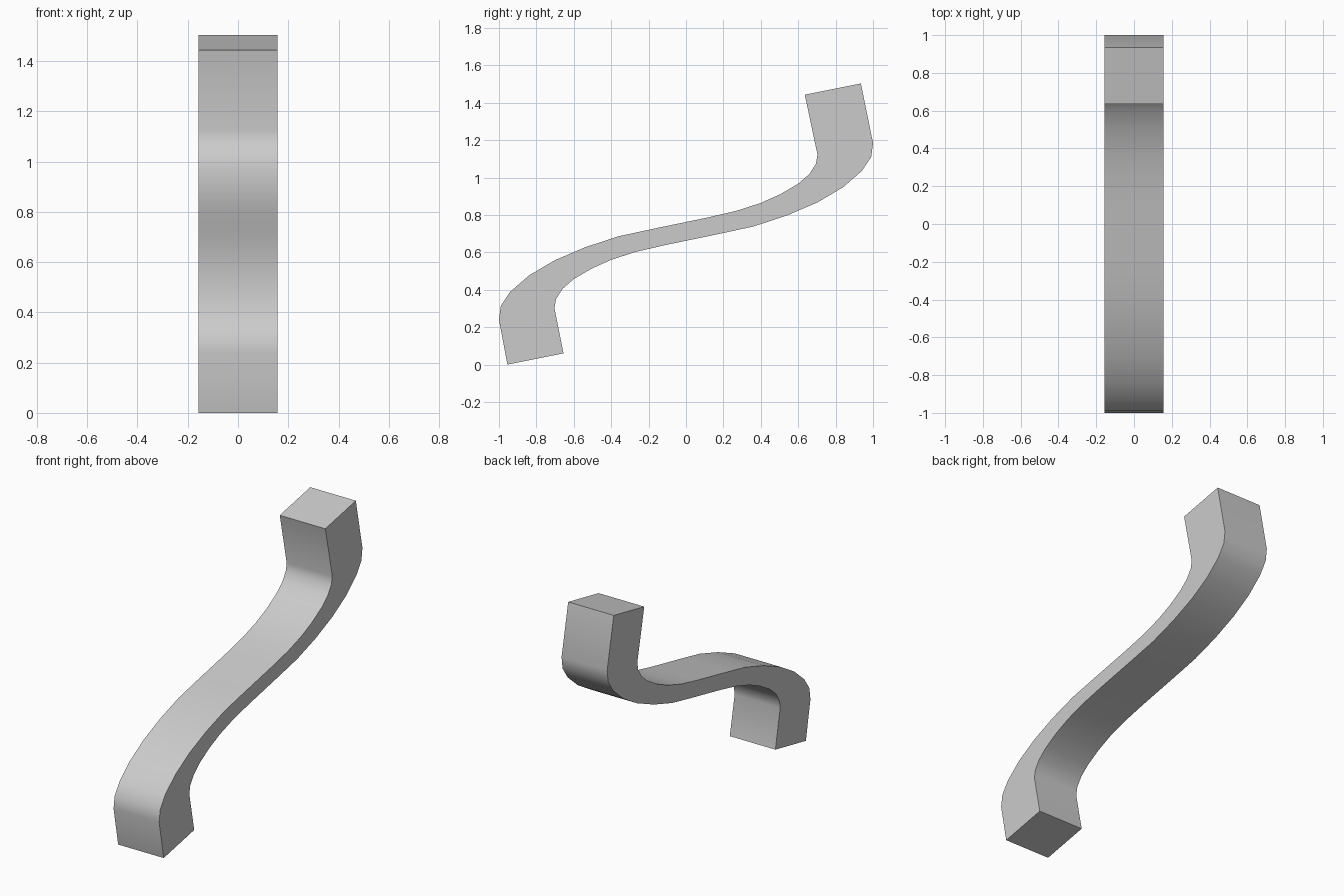
import bpy
import bmesh
import math
from mathutils import Vector

cube = bpy.data.objects.get("Cube")
if cube:
    bpy.data.objects.remove(cube, do_unlink=True)

HALF_WIDTH = 0.157
CENTRE = Vector((0, 0.712))

# Grey finish
grey = bpy.data.materials.new("plain grey")
grey.use_nodes = True
colour = (0.6, 0.6, 0.6, 1)
grey.diffuse_color = colour
grey.node_tree.nodes["Principled BSDF"].inputs["Base Color"].default_value = colour

# Lower half of the S profile as (y, z): outer bend and inner bend
outer = [Vector(p) for p in (
    (-1, 0.24), (-0.99, 0.315), (-0.94, 0.389), (-0.84, 0.476), (-0.705, 0.556),
    (-0.54, 0.627), (-0.36, 0.686), (-0.17, 0.727))]
inner = [Vector(p) for p in (
    (-0.115, 0.638), (-0.27, 0.602), (-0.4, 0.56), (-0.505, 0.513), (-0.6, 0.457),
    (-0.66, 0.405), (-0.695, 0.35), (-0.703, 0.302))]
foot = [Vector((-0.655, 0.06)), Vector((-0.955, 0))]
top = [Vector((0.635, 1.443)), Vector((0.935, 1.503))]


def turned(points):
    """Rotate points half a turn about the middle of the S."""
    return [2 * CENTRE - p for p in points]


# Closed outline: foot, upper edge, top end, lower edge
outline = foot[1:] + outer + turned(inner) + top + turned(outer) + inner + foot[:1]

# S-shaped bar: extrude the outline across the width
bm = bmesh.new()
side = bm.faces.new([bm.verts.new((-HALF_WIDTH, p.x, p.y)) for p in outline])
extruded = bmesh.ops.extrude_face_region(bm, geom=[side], use_keep_orig=True)
moved = [g for g in extruded["geom"] if isinstance(g, bmesh.types.BMVert)]
bmesh.ops.translate(bm, verts=moved, vec=(2 * HALF_WIDTH, 0, 0))
bmesh.ops.recalc_face_normals(bm, faces=bm.faces)

mesh = bpy.data.meshes.new("curved_handle")
bm.to_mesh(mesh)
bm.free()
mesh.materials.append(grey)
handle = bpy.data.objects.new("curved_handle", mesh)
bpy.context.collection.objects.link(handle)

# Smooth bends with crisp side and end edges
bpy.ops.object.select_all(action="DESELECT")
handle.select_set(True)
bpy.context.view_layer.objects.active = handle
bpy.ops.object.shade_smooth_by_angle(angle=math.radians(40))
